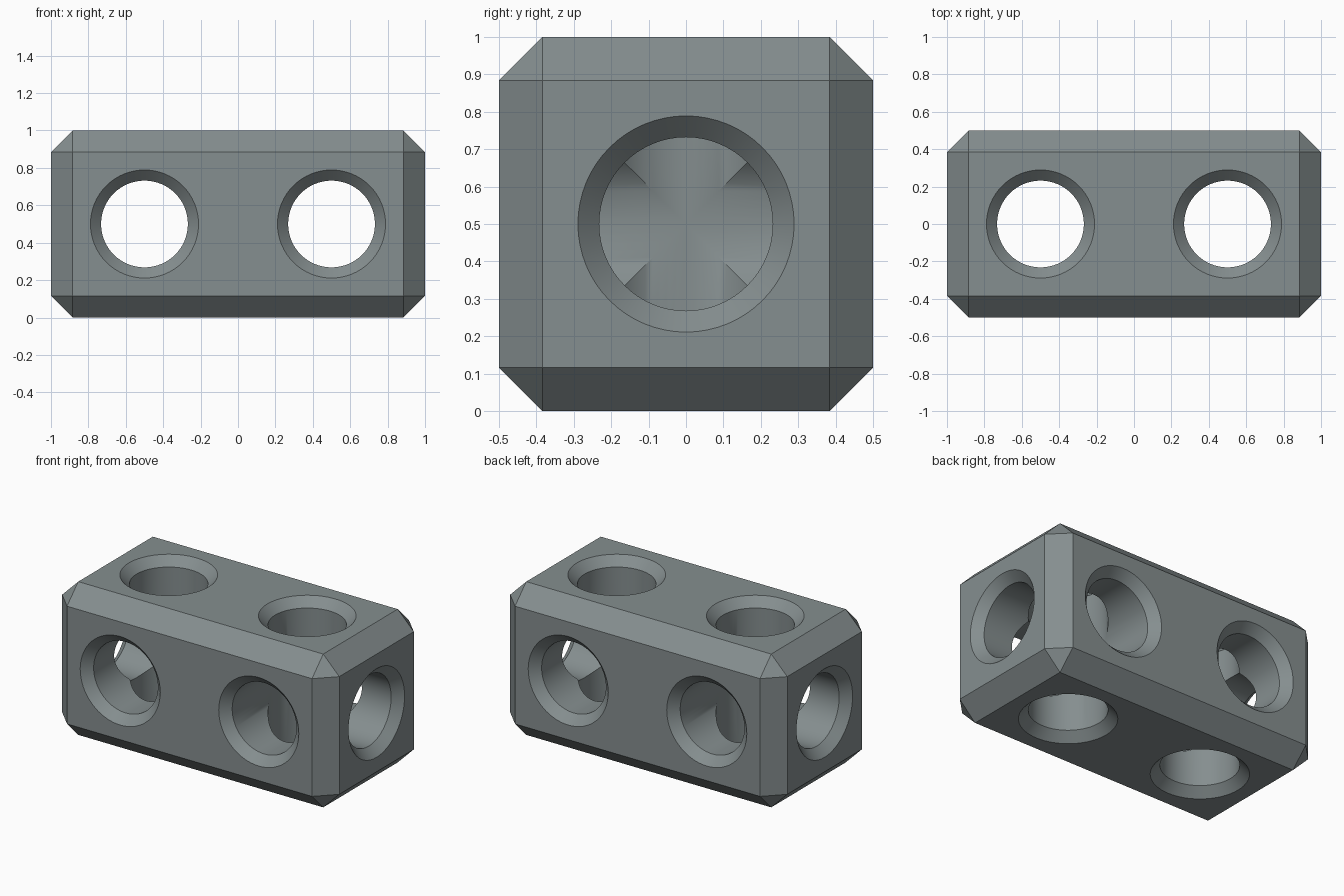
import bpy, bmesh, math
from mathutils import Vector

if "Cube" in bpy.data.objects:
    bpy.data.objects.remove(bpy.data.objects["Cube"])

R_BORE, R_RIM = 0.232, 0.289      # bore radius and countersunk rim radius
CHAMFER = 0.116
SEGS = 64
EXTRA = 0.03                      # cutter overshoot outside the block

grey = bpy.data.materials.new("steel grey")
grey.diffuse_color = (0.235, 0.272, 0.276, 1)
grey.use_nodes = True
grey.node_tree.nodes["Principled BSDF"].inputs["Base Color"].default_value = grey.diffuse_color


def make_object(name, bm):
    mesh = bpy.data.meshes.new(name)
    bmesh.ops.recalc_face_normals(bm, faces=bm.faces)
    bm.to_mesh(mesh)
    bm.free()
    mesh.materials.append(grey)
    obj = bpy.data.objects.new(name, mesh)
    bpy.context.collection.objects.link(obj)
    return obj


def bore_arm(bm, axis, u, v, arms):
    """One countersunk bore running out from the meeting point of the bores."""
    def start(p):
        # distance at which this wall leaves the crossing bores
        return max([0] + [abs(p.dot(d)) for d in arms
                          if abs(d.dot(axis)) < 0.5 and p.dot(d) > -1e-9])

    depth = R_RIM - R_BORE
    rings = [[], [], []]
    for i in range(SEGS):
        a = 2 * math.pi * i / SEGS
        n = u * math.cos(a) + v * math.sin(a)
        p = n * R_BORE
        rings[0].append(bm.verts.new(p + axis * start(p)))
        rings[1].append(bm.verts.new(p + axis * (0.5 - depth)))
        rings[2].append(bm.verts.new(n * (R_RIM + EXTRA) + axis * (0.5 + EXTRA)))
    for lo, hi in zip(rings, rings[1:]):
        for i in range(SEGS):
            j = (i + 1) % SEGS
            bm.faces.new((lo[i], lo[j], hi[j], hi[i]))
    bm.faces.new(rings[2])


def bore_cutter(side):
    """Five bores meeting at the middle of one half of the block."""
    x, y, z = Vector((side, 0, 0)), Vector((0, 1, 0)), Vector((0, 0, 1))
    arms = [x, y, -y, z, -z]
    bm = bmesh.new()
    bore_arm(bm, x, y, z, arms)
    for s in (1, -1):
        bore_arm(bm, y * s, x, z, arms)
        bore_arm(bm, z * s, x, y, arms)
    bmesh.ops.remove_doubles(bm, verts=bm.verts, dist=1e-5)
    bmesh.ops.translate(bm, verts=bm.verts, vec=(side * 0.5, 0, 0.5))
    cutter = make_object("bore_cutter", bm)
    cutter.hide_render = True
    return cutter


# Chamfered block
bm = bmesh.new()
bmesh.ops.create_cube(bm, size=1)
bmesh.ops.scale(bm, verts=bm.verts, vec=(2, 1, 1))
bmesh.ops.translate(bm, verts=bm.verts, vec=(0, 0, 0.5))
bmesh.ops.bevel(bm, geom=bm.edges[:], offset=CHAMFER, segments=1,
                affect='EDGES', profile=0.5)
block = make_object("bored_block", bm)

# Bores through both halves
cutters = [bore_cutter(s) for s in (1, -1)]
for c in cutters:
    mod = block.modifiers.new("bores", 'BOOLEAN')
    mod.operation = 'DIFFERENCE'
    mod.solver = 'EXACT'
    mod.object = c
bpy.context.view_layer.update()
evaluated = block.evaluated_get(bpy.context.evaluated_depsgraph_get())
mesh = bpy.data.meshes.new_from_object(evaluated)
block.modifiers.clear()
block.data = mesh
for c in cutters:
    bpy.data.objects.remove(c)

# Smooth bore walls, sharp chamfers and rims
bpy.ops.object.select_all(action='DESELECT')
block.select_set(True)
bpy.context.view_layer.objects.active = block
bpy.ops.object.shade_smooth_by_angle(angle=math.radians(30))
